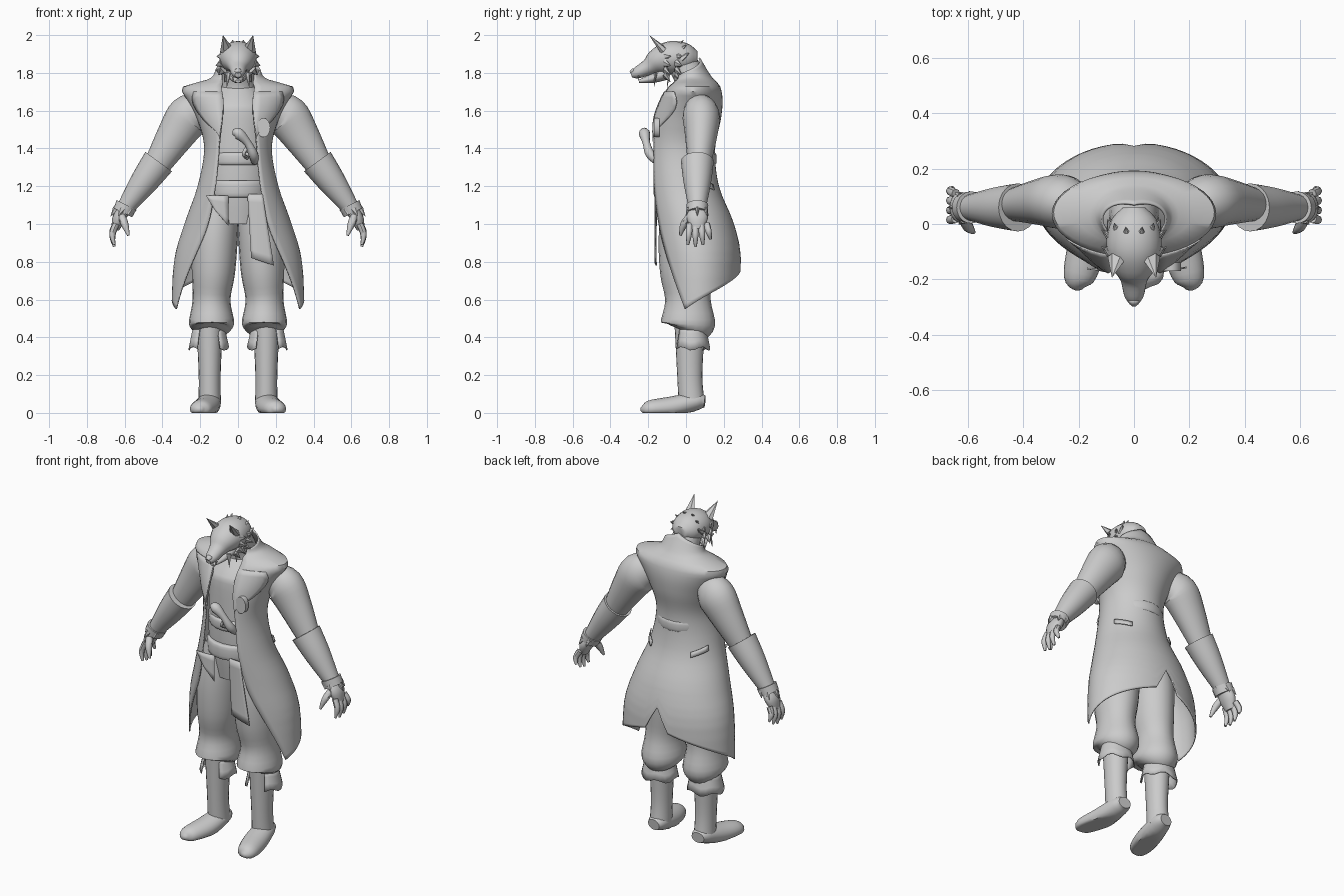
import bpy, bmesh
from math import sin, cos, pi, tau, radians
from mathutils import Vector

cube = bpy.data.objects.get("Cube")
if cube:
    bpy.data.objects.remove(cube, do_unlink=True)

shade = (.6, .6, .6, 1)
grey = bpy.data.materials.new("plain grey")
grey.use_nodes = True
grey.diffuse_color = shade
grey.node_tree.nodes["Principled BSDF"].inputs["Base Color"].default_value = shade

ACROSS, UP = Vector((0, 1, 0)), Vector((0, 0, 1))


def finish(name, bm, mirror, thickness=0, smooth=True):
    """Turn a bmesh into a named object, mirrored across the middle if asked."""
    bmesh.ops.recalc_face_normals(bm, faces=bm.faces)
    mesh = bpy.data.meshes.new(name)
    bm.to_mesh(mesh)
    bm.free()
    part = bpy.data.objects.new(name, mesh)
    bpy.context.collection.objects.link(part)
    mesh.materials.append(grey)
    if mirror:
        part.modifiers.new("mirror", "MIRROR")
    if thickness:
        solid = part.modifiers.new("thickness", "SOLIDIFY")
        solid.thickness, solid.offset = thickness, 0
    if smooth:
        bpy.ops.object.select_all(action="DESELECT")
        part.select_set(True)
        bpy.context.view_layer.objects.active = part
        bpy.ops.object.shade_smooth_by_angle(angle=radians(45))


def spline(rows, steps=4):
    """Smooth curve through rows of numbers, passing through every row."""
    rows = [Vector(row) for row in rows]
    padded = [rows[0], *rows, rows[-1]]
    dense = []
    for before, start, end, after in zip(padded, padded[1:], padded[2:], padded[3:]):
        into, out = (end - before) / 2, (after - start) / 2
        for step in range(steps):
            t = step / steps
            ease = t * t * (3 - 2 * t)
            dense.append(start.lerp(end, ease) + into * t * (1 - t) ** 2 - out * t * t * (1 - t))
    return dense + [rows[-1]]


def add_tube(bm, rows, deep, ref, sides, floor):
    rings = spline(rows)
    centres = [ring.to_3d() for ring in rings]
    loops = []
    for i, ring in enumerate(rings):
        along = (centres[min(i + 1, len(rings) - 1)] - centres[max(i - 1, 0)]).normalized()
        side = ref.cross(along).normalized() * ring[3]
        front = along.cross(side) * deep
        loop = []
        for k in range(sides):
            angle = tau * k / sides
            point = centres[i] + side * cos(angle) + front * sin(angle)
            point.z = max(point.z, floor)
            loop.append(bm.verts.new(point))
        loops.append(loop)
    for low, high in zip(loops, loops[1:]):
        for k in range(sides):
            bm.faces.new((low[k - 1], low[k], high[k], high[k - 1]))
    bm.faces.new(loops[0])
    bm.faces.new(loops[-1])


def tubes(name, *paths, deep=1.0, ref=ACROSS, sides=20, mirror=False, floor=0):
    """Rounded limbs; each row of a path is x, y, z, radius."""
    bm = bmesh.new()
    for rows in paths:
        add_tube(bm, rows, deep, ref, sides, floor)
    finish(name, bm, mirror)


def sheet(name, columns, rows, place, mirror=True, thickness=.006):
    """Cloth panel whose points come from a rule over two fractions."""
    bm = bmesh.new()
    grid = [[bm.verts.new(place(i / columns, j / rows)) for i in range(columns + 1)]
            for j in range(rows + 1)]
    for upper, lower in zip(grid, grid[1:]):
        for i in range(columns):
            bm.faces.new((upper[i], upper[i + 1], lower[i + 1], lower[i]))
    finish(name, bm, mirror, thickness)


def spikes(name, tufts, flat=.6):
    """Pointed tufts; each one is base, tip, radius."""
    bm = bmesh.new()
    for base, tip, radius in tufts:
        base, tip = Vector(base), Vector(tip)
        along = (tip - base).normalized()
        side = along.orthogonal().normalized() if abs(along.y) > .9 else along.cross(ACROSS).normalized()
        front = along.cross(side) * flat
        ring = [bm.verts.new(base + (side * cos(tau * k / 6) + front * sin(tau * k / 6)) * radius)
                for k in range(6)]
        point = bm.verts.new(tip)
        for k in range(6):
            bm.faces.new((ring[k - 1], ring[k], point))
        bm.faces.new(ring)
    finish(name, bm, True, smooth=False)


# Body under the coat
tubes("torso", [(0, 0, 1, .14), (0, 0, 1.2, .17), (0, 0, 1.5, .17), (0, .02, 1.6, .18), (0, .05, 1.74, .08)],
      deep=.85)
for name, bottom, height, radius in ("waist_sash", 1.14, .08, .17), ("belt", 1.31, .06, .16):
    tubes(name, [(0, 0, bottom, radius - .02), (0, 0, bottom + .01, radius),
                 (0, 0, bottom + height, radius), (0, 0, bottom + height + .01, radius - .02)])

# Trousers and boots
tubes("trouser_leg", [(.14, 0, .43, .08), (.14, .01, .47, .12), (.14, .01, .6, .1), (.13, 0, .75, .115),
                      (.12, 0, .95, .12), (.09, 0, 1.18, .1)], deep=1.2, mirror=True)
tubes("boot_shaft", [(.15, .03, .05, .06), (.15, .02, .2, .058), (.15, .02, .46, .07)], deep=1.15, mirror=True)
tubes("boot_foot", [(.15, .1, .06, .04), (.15, .05, .06, .06), (.17, -.08, .03, .07), (.2, -.2, .02, .055),
                    (.2, -.24, .02, .01)], deep=.8, ref=UP, mirror=True)


def cuff_point(u, v):
    angle = .6 + (tau - 1.2) * u
    radius = .08 + .026 * v
    return .155 + radius * sin(angle), .03 - .9 * radius * cos(angle), .46 - .12 * v - .01 * v * sin(5 * angle)


sheet("boot_cuff", 18, 3, cuff_point)

# Long coat rows: height, half width, front, back, half opening in radians
COAT = spline([(.5, .35, -.14, .28, 1.3), (.8, .335, -.16, .29, .8), (1, .28, -.18, .25, .6),
               (1.2, .21, -.2, .17, .6), (1.4, .175, -.2, .15, .6), (1.55, .21, -.18, .18, .4),
               (1.65, .26, -.14, .19, .3), (1.72, .295, -.1, .18, .3), (1.75, .2, -.07, .16, .4),
               (1.78, .13, -.06, .13, .7), (1.88, .1, -.06, .07, 1)])


def coat_section(z):
    for low, high in zip(COAT, COAT[1:]):
        if z <= high[0]:
            break
    return low.lerp(high, (z - low[0]) / (high[0] - low[0]))


def coat_point(u, z, out=0.0):
    """Point on the coat: u runs from the front edge round to the spine."""
    _, width, front, back, opening = coat_section(z)
    angle = opening + (pi - opening) * u
    middle, depth = (front + back) / 2, (back - front) / 2
    return Vector(((width + out) * sin(angle), middle - (depth + out) * cos(angle), z))


def coat(u, v):
    z = 1.88 - 1.33 * v
    if z < 1:
        hem = .55 + .22 * u + 1.2 * max(0, u - .9)
        z = 1 - (1 - z) * (1 - hem) / .45
    elif z > 1.75:
        z = 1.75 + (z - 1.75) * (.3 + .7 * u)
    return coat_point(u, z)


def lapel(u, v):
    return coat_point(.3 * u * sin(pi * min(1, v + .25)), 1.7 - .3 * v, .007)


def pocket_flap(u, v):
    return coat_point(.55 + .2 * u, 1.24 - .03 * v - .03 * u, .012)


sheet("long_coat", 20, 60, coat, thickness=.008)
sheet("coat_lapel", 5, 10, lapel)
sheet("pocket_flap", 5, 2, pocket_flap)

# Medallion and loose sash ends
tubes("medallion", [(.135, -.14, 1.51, .036), (.135, -.17, 1.51, .036)], deep=1.4, ref=UP)


def sash_tail(u, v):
    x = .05 + .02 * v + u * (.08 + .04 * v)
    return x, 1.6 * (x - .12) ** 2 - .165, 1.16 - v * (.34 + .04 * u)


def sash_corner(u, v):
    x = .05 * v * (1 - u) + .12 * u - .17
    return x, 1.6 * (x + .12) ** 2 - .165, 1.15 - v * (.08 + .08 * u)


sheet("sash_tail", 6, 8, sash_tail, mirror=False)
sheet("sash_corner", 4, 4, sash_corner, mirror=False)

# Curved pistol grip tucked in the belt
tubes("pistol_grip", [(.09, -.15, 1.33, .02), (.08, -.19, 1.37, .025), (.05, -.21, 1.43, .02),
                      (0, -.22, 1.48, .03), (-.03, -.22, 1.48, .01)], sides=12)
tubes("pistol_guard", [(.05, -.16, 1.35, .01), (.03, -.2, 1.37, .01), (.05, -.2, 1.41, .01)], sides=8)

# Arms, gauntlets and hands
tubes("upper_arm", [(.2, .06, 1.6, .09), (.26, .08, 1.57, .115), (.33, .08, 1.47, .1), (.43, .07, 1.31, .07)],
      deep=.86, mirror=True)
tubes("gauntlet", [(.42, .06, 1.33, .087), (.5, .06, 1.22, .073), (.6, .06, 1.08, .045)], mirror=True)
tubes("wrist_band", [(.59, .06, 1.1, .058), (.61, .06, 1.06, .055)], mirror=True)
spikes("wrist_fringe", [((.6 + .045 * cos(k), .06 + .05 * sin(k), 1.08),
                         (.62 + .055 * cos(k), .06 + .065 * sin(k), 1.04), .02) for k in range(6)])
tubes("palm", [(.6, .06, 1.08, .03), (.63, .06, 1.03, .035), (.65, .06, .97, .02)], deep=1.6, mirror=True)
fingers = []
for i in range(4):
    root, tip, length = .02 + .03 * i, .01 + .04 * i, .12 - .01 * (i - 1) ** 2
    fingers.append([(.645, root, 1, .017), (.665, (root + tip) / 2, 1 - length / 2, .016),
                    (.655, tip, 1 - length, .007)])
thumb = [(.62, .03, 1.05, .02), (.6, -.01, 1, .02), (.58, -.03, .94, .007)]
tubes("fingers", *fingers, thumb, sides=8, mirror=True)

# Neck and wolf head
tubes("neck", [(0, .05, 1.66, .1), (0, .02, 1.78, .085), (0, -.05, 1.89, .075)])
tubes("skull", [(0, .06, 1.88, .04), (0, .01, 1.88, .085), (0, -.08, 1.88, .1), (0, -.15, 1.86, .08),
                (0, -.2, 1.83, .05), (0, -.26, 1.8, .035), (0, -.29, 1.79, .016)], deep=.88, ref=UP)
tubes("lower_jaw", [(0, -.1, 1.8, .06), (0, -.18, 1.77, .04), (0, -.25, 1.755, .014)], deep=.6, ref=UP)
tubes("nose", [(0, -.27, 1.81, .014), (0, -.28, 1.81, .02), (0, -.295, 1.8, .01)], deep=.7, ref=UP, sides=10)
spikes("brow", [((.012, -.19, 1.87), (.08, -.13, 1.92), .014)])
spikes("ear", [((.06, -.12, 1.92), (.08, -.195, 2), .036)])
# Cheek tufts sweep down from the temple to the throat
spikes("cheek_fur", [((.085 * cos(a), y, 1.86 - .09 * sin(a)), (.12 * cos(a), y + .03, 1.85 - .13 * sin(a)), .025)
                     for a in (-.3, .1, .5, .9) for y in (-.11, -.05)])
spikes("throat_fur", [((.05, y, 1.8), (.06, y - .01, 1.72), .016) for y in (-.16, -.09)])
# Crown tufts point back over the head
spikes("crown_fur", [((.08 * sin(a), -.06 + .03 * a, 1.86 + .08 * cos(a)),
                      (.1 * sin(a), .03 * a - .02, 1.88 + .1 * cos(a)), .028) for a in (.3, .8, 1.3)])
spikes("fangs", [((.028, -.25, 1.785), (.026, -.255, 1.755), .007)])
